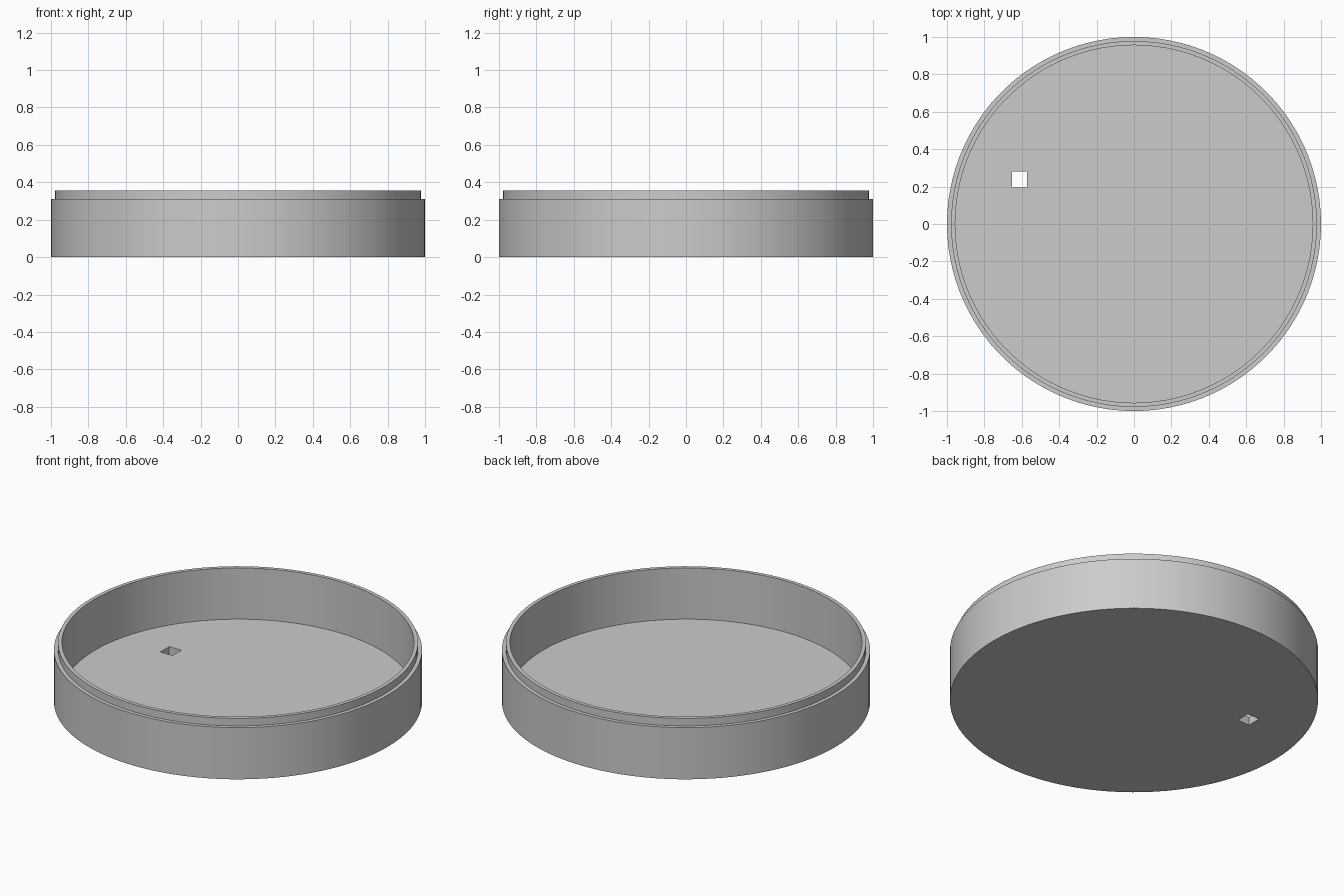
import bpy
import bmesh
from math import radians, tau
from mathutils import Matrix, Vector

cube = bpy.data.objects.get("Cube")
if cube:
    bpy.data.objects.remove(cube, do_unlink=True)

SEGMENTS = 100
RADIUS, LIP_RADIUS, INNER_RADIUS = 1.0, 0.978, 0.956
SHOULDER, HEIGHT, FLOOR = 0.31, 0.355, 0.048

# Single grey material
grey = bpy.data.materials.new("light grey")
grey.use_nodes = True
colour = (0.6, 0.6, 0.6, 1)
grey.diffuse_color = colour
grey.node_tree.nodes["Principled BSDF"].inputs["Base Color"].default_value = colour


def add_object(name, bm):
    bmesh.ops.recalc_face_normals(bm, faces=bm.faces)
    mesh = bpy.data.meshes.new(name)
    bm.to_mesh(mesh)
    bm.free()
    mesh.materials.append(grey)
    obj = bpy.data.objects.new(name, mesh)
    bpy.context.collection.objects.link(obj)
    return obj


# Round tray: revolve the wall section, then cap the underside and floor
profile = [(RADIUS, 0), (RADIUS, SHOULDER), (LIP_RADIUS, SHOULDER),
           (LIP_RADIUS, HEIGHT), (INNER_RADIUS, HEIGHT), (INNER_RADIUS, FLOOR)]
bm = bmesh.new()
verts = [bm.verts.new((r, 0, z)) for r, z in profile]
edges = [bm.edges.new(pair) for pair in zip(verts, verts[1:])]
bmesh.ops.spin(bm, geom=verts + edges, cent=(0, 0, 0), axis=(0, 0, 1),
               angle=tau, steps=SEGMENTS, use_merge=False)
bmesh.ops.remove_doubles(bm, verts=bm.verts, dist=0.0001)
bmesh.ops.holes_fill(bm, edges=[e for e in bm.edges if e.is_boundary], sides=0)
tray = add_object("round_tray", bm)

# Square hole through the floor
bm = bmesh.new()
place = Matrix.Translation(Vector((-0.612, 0.238, 0))) @ Matrix.Diagonal((0.08, 0.084, 0.3, 1))
bmesh.ops.create_cube(bm, size=1, matrix=place)
cutter = add_object("hole_cutter", bm)
cutter.hide_render = True

cut = tray.modifiers.new("square_hole", "BOOLEAN")
cut.operation = "DIFFERENCE"
cut.solver = "EXACT"
cut.object = cutter
bpy.context.view_layer.objects.active = tray
tray.select_set(True)
bpy.ops.object.modifier_apply(modifier=cut.name)
bpy.data.objects.remove(cutter, do_unlink=True)

# Smooth round walls with crisp rims
bpy.ops.object.shade_smooth_by_angle(angle=radians(30))
